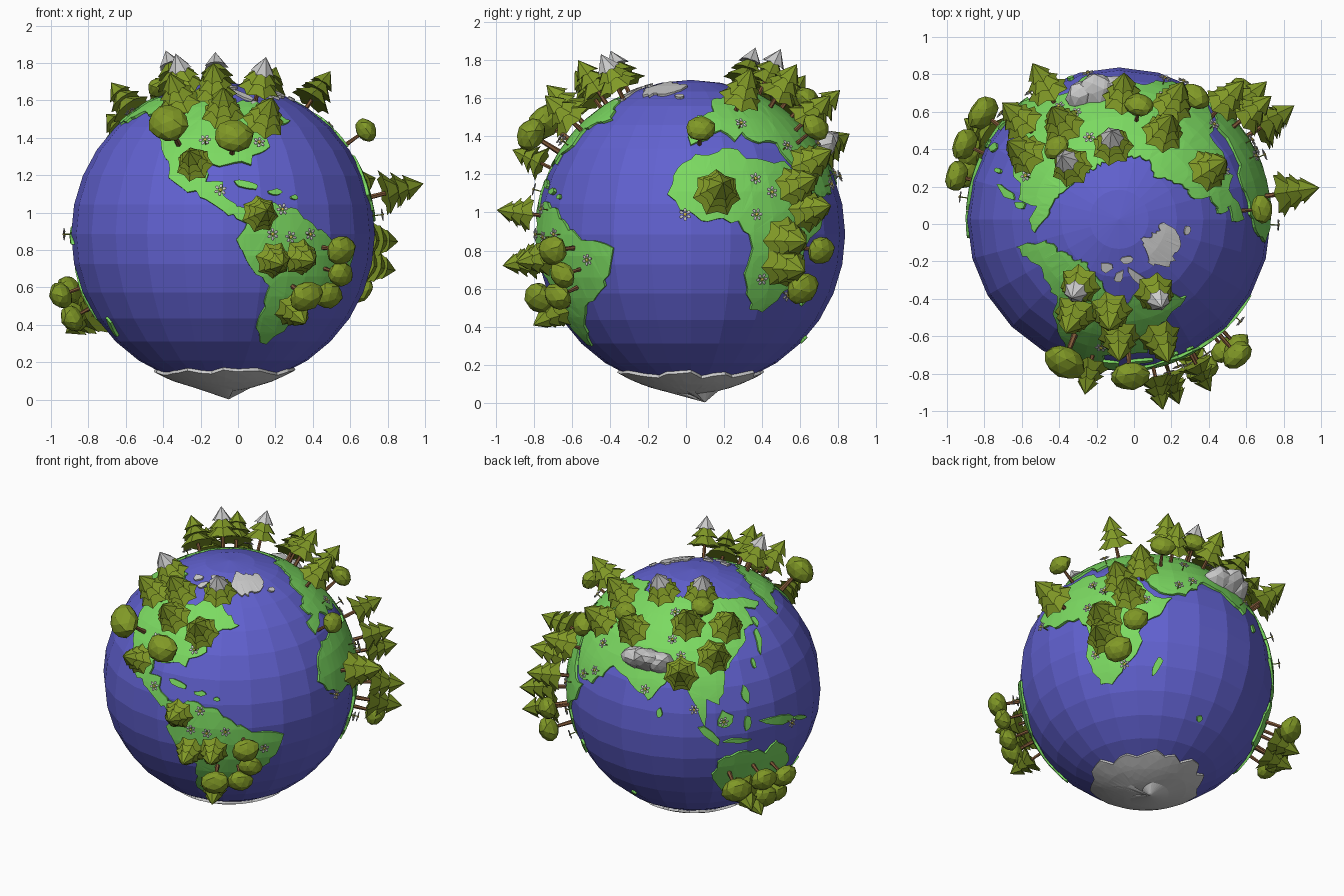
import bpy, bmesh, math, random
from mathutils import Matrix, Vector

if "Cube" in bpy.data.objects:
    bpy.data.objects.remove(bpy.data.objects["Cube"])

random.seed(4)
C = Vector((-0.08, 0.025, 0.885))   # globe centre
R = 0.812


def material(name, rgb):
    m = bpy.data.materials.new(name)
    m.diffuse_color = (*rgb, 1)
    m.use_nodes = True
    m.node_tree.nodes["Principled BSDF"].inputs["Base Color"].default_value = m.diffuse_color
    return m


BLUE = material("ocean_blue", (0.12, 0.12, 0.63))
GREEN = material("land_green", (0.2, 0.7, 0.12))
OLIVE = material("leaf_olive", (0.22, 0.32, 0.02))
BROWN = material("bark_brown", (0.22, 0.1, 0.04))
YELLOW = material("flower_yellow", (0.8, 0.65, 0.1))
GREY = material("stone_grey", (0.55, 0.55, 0.55))


def to_mesh(name, bm, mats):
    me = bpy.data.meshes.new(name)
    bm.to_mesh(me)
    bm.free()
    for m in mats:
        me.materials.append(m)
    return me


def place(name, me, mat):
    ob = bpy.data.objects.new(name, me)
    bpy.context.collection.objects.link(ob)
    ob.matrix_world = mat
    return ob


def direction(az, lat):
    a, l = math.radians(az), math.radians(lat)
    return Vector((math.cos(l) * math.cos(a), math.cos(l) * math.sin(a), math.sin(l)))


def surface(az, lat, scale=1, spin=0, r=R):
    """Frame on the globe: x east, y north, z outward."""
    up = direction(az, lat)
    east = direction(az + 90, 0)
    m = Matrix((east, up.cross(east), up)).transposed().to_4x4()
    return Matrix.Translation(C + up * r) @ m @ Matrix.Rotation(spin, 4, 'Z') @ Matrix.Scale(scale, 4)


def land(name, pts, mat, jitter=1.2, radius=lambda lat: 0.820, tip=None):
    """Outline in azimuth/latitude, cut into a grid, wrapped on the globe, with a skirt."""
    bm = bmesh.new()
    vs = []
    for (a0, l0), (a1, l1) in zip(pts, pts[1:] + pts[:1]):
        n = max(1, int(math.hypot(a1 - a0, l1 - l0) / 2.7)) if jitter else 1
        for i in range(n):
            j = jitter if i else 0
            vs.append(bm.verts.new((a0 + (a1 - a0) * i / n + random.uniform(-j, j),
                                    l0 + (l1 - l0) * i / n + random.uniform(-j, j), 0)))
    bm.faces.new(vs)
    bmesh.ops.triangulate(bm, faces=bm.faces[:])
    for axis, lo, hi in ((0, -176, 368), (1, -80, 80)):
        for k in range(lo, hi, 8):
            co, no = Vector((0, 0, 0)), Vector((0, 0, 0))
            co[axis], no[axis] = k, 1
            bmesh.ops.bisect_plane(bm, geom=bm.verts[:] + bm.edges[:] + bm.faces[:],
                                   plane_co=co, plane_no=no)
    for v in bm.verts:
        lat = v.co.y
        v.co = Vector(tip) if tip and lat < -89 else direction(v.co.x, lat) * radius(lat)
    bmesh.ops.remove_doubles(bm, verts=bm.verts[:], dist=0.0005)
    rim = [e for e in bm.edges if e.is_boundary]
    ext = bmesh.ops.extrude_edge_only(bm, edges=rim)["geom"]
    for v in ext:
        if isinstance(v, bmesh.types.BMVert):
            v.co = v.co.normalized() * 0.797
    bmesh.ops.triangulate(bm, faces=bm.faces[:])
    bmesh.ops.recalc_face_normals(bm, faces=bm.faces[:])
    if sum(f.normal.dot(f.calc_center_median()) * f.calc_area() for f in bm.faces) < 0:
        bmesh.ops.reverse_faces(bm, faces=bm.faces[:])
    place(name, to_mesh(name, bm, [mat]), Matrix.Translation(C))


# Ocean
bm = bmesh.new()
bmesh.ops.create_uvsphere(bm, u_segments=24, v_segments=16, radius=R)
place("ocean", to_mesh("ocean", bm, [BLUE]), Matrix.Translation(C))

# Continents
land("north_land", [(-165, 46), (-164, 60), (-145, 66), (-129, 69), (-105, 65), (-95, 57), (-84, 56), (-74, 61),
     (-61, 58), (-49, 48), (-60, 46), (-68, 43), (-68, 35), (-77, 31), (-78, 27), (-85, 28), (-97, 26), (-97, 20),
     (-90, 20), (-90, 15), (-84, 8), (-88, 7), (-99, 14), (-110, 20), (-116, 30), (-125, 41), (-129, 50), (-150, 53)], GREEN)
land("south_land", [(-87, 9), (-75, 12), (-63, 10), (-54, 4), (-45, -2), (-30, -5), (-32, -12), (-38, -21), (-47, -26),
     (-58, -36), (-62, -41), (-66, -46), (-70, -45), (-74, -38), (-71, -20), (-81, -10), (-85, -2), (-81, 4)], GREEN)
land("middle_land", [(-9, 15), (-7, 22), (2, 31), (12, 32), (21, 33), (24, 29), (34, 28), (43, 28), (49, 18), (54, 12),
     (62, 12), (57, 3), (48, -4), (47, -14), (38, -25), (32, -30), (26, -29), (21, -15), (23, -3), (18, 5), (4, 5),
     (-4, 9)], GREEN)
land("great_land", [(0, 35), (-1, 42), (7, 43), (5, 49), (14, 52), (15, 59), (31, 63), (42, 66), (51, 69), (63, 64),
     (98, 67), (134, 69), (160, 65), (178, 62), (189, 56), (180, 54), (171, 57), (169, 48), (160, 47), (158, 42),
     (150, 37), (141, 30), (137, 15), (131, 18), (130, 5), (126, 15), (121, 24), (112, 27), (103, 16), (90, 24),
     (80, 27), (69, 15), (59, 14), (52, 19), (45, 29), (43, 36), (30, 37), (26, 41), (21, 37), (15, 42), (8, 38)],
     GREEN, 0.8)
land("far_south_land", [(136, -13), (146, -9), (156, -10), (160, -13), (166, -8), (173, -14), (179, -24), (175, -34),
     (166, -37), (155, -31), (140, -33), (134, -23)], GREEN)
land("ice_land", [(-42, 79), (-4, 73), (-10, 68), (-19, 65), (-43, 63), (-56, 70)], GREY)

# South ice cap with its low spike
edge = [(a, -64 + random.uniform(-2.5, 2.5)) for a in range(0, 360, 10)]
land("south_cap", [(0, -90)] + edge + [(360, edge[0][1]), (360, -90)], GREY, 0,
     lambda lat: 0.823 + 0.02 * max(0, (-lat - 62) / 28), (0.03, 0.075, -0.883))

# Islands: azimuth, latitude, half width, half height, tilt
ISLES = [(-81, 19, 5, 1.3, -12), (-69, 16, 3, 1.3, 0), (-61, 14, 1.5, 1, 0), (5, 47, 2, 3.5, 10), (55, -23, 2, 5, -25),
         (167, 41, 2, 7, -25), (172, 49, 2, 3, 0), (158, 31, 1, 3, 0), (150, 18, 2, 4, 10), (139, 8, 4, 4, 20),
         (132, 1, 1.8, 7, 45), (145, -3, 6, 1.2, -5), (150, 5, 2, 4, 0), (167, 2, 10, 2.2, -8), (182, -2, 5, 1.2, -20),
         (109, 11, 1.3, 2, 0), (85, -43, 2, 1.5, 0), (202, -38, 1.8, 5, -30)]
ICE = [(-9, 63, 4, 1.3, 0), (-72, 66, 8, 2.5, -30), (-90, 68, 6, 2, 10), (-105, 71, 7, 2, 0), (-80, 74, 9, 1.5, 0),
       (-66, 60, 4, 1, 20)]
for name, isles, mat in (("island", ISLES, GREEN), ("ice_island", ICE, GREY)):
    for a, l, w, h, t in isles:
        t = math.radians(t)
        ring = []
        for k in range(9):
            s = k * math.tau / 9
            q = random.uniform(0.7, 1.2)
            x, y = w * q * math.cos(s), h * q * math.sin(s)
            ring.append((a + x * math.cos(t) - y * math.sin(t), l + x * math.sin(t) + y * math.cos(t)))
        land(name, ring, mat, 0)


# Plant parts
def cone(bm, r1, r2, z0, z1, segs, mi, star=False):
    vs = bmesh.ops.create_cone(bm, cap_ends=True, segments=segs, radius1=r1, radius2=r2, depth=z1 - z0,
                               matrix=Matrix.Translation((0, 0, (z0 + z1) / 2)))["verts"]
    for f in {f for v in vs for f in v.link_faces}:
        f.material_index = mi
    if star:
        low = [v for v in vs if v.co.z < z0 + 0.001 and v.co.xy.length > r1 * 0.5]
        low.sort(key=lambda v: math.atan2(v.co.y, v.co.x))
        for v in low[::2]:
            v.co = (v.co.x * 0.8, v.co.y * 0.8, v.co.z + 0.01)


def ball(bm, mat, mi, jitter, sub=2):
    vs = bmesh.ops.create_icosphere(bm, subdivisions=sub, radius=1)["verts"]
    for v in vs:
        v.co = mat @ (v.co * (1 + random.uniform(-jitter, jitter)))
    for f in {f for v in vs for f in v.link_faces}:
        f.material_index = mi


def pine(name, top):
    bm = bmesh.new()
    cone(bm, 0.014, 0.01, -0.02, 0.14, 6, 0)
    cone(bm, 0.125, 0.025, 0.08, 0.165, 14, 1, True)
    cone(bm, 0.1, 0.018, 0.14, 0.22, 14, 1, True)
    cone(bm, 0.072, 0.0, 0.195, 0.295, 14, 2, True)
    return to_mesh(name, bm, [BROWN, OLIVE, top])


PINE, SNOWY = pine("pine_tree", OLIVE), pine("snowy_pine_tree", GREY)

bm = bmesh.new()
cone(bm, 0.016, 0.01, -0.02, 0.16, 6, 0)
ball(bm, Matrix.Translation((0, 0, 0.18)) @ Matrix.Diagonal((0.106, 0.09, 0.07, 1)), 1, 0.06)
ROUND = to_mesh("round_tree", bm, [BROWN, OLIVE])

bm = bmesh.new()
cone(bm, 0.003, 0.003, -0.01, 0.04, 5, 0)
for k in range(6):
    ball(bm, Matrix.Rotation(k * math.tau / 6, 4, 'Z') @ Matrix.Translation((0.02, 0, 0.042))
         @ Matrix.Diagonal((0.012, 0.009, 0.004, 1)), 2, 0, 1)
ball(bm, Matrix.Translation((0, 0, 0.044)) @ Matrix.Diagonal((0.01, 0.01, 0.006, 1)), 1, 0, 1)
FLOWER = to_mesh("flower", bm, [OLIVE, YELLOW, GREY])

PINES = [(-101, 25), (-95, 57), (-90, 46), (-115, 52), (-71, 42), (-77, 7), (-72, -9), (-62, -8), (-62, -27), (9, 14),
         (39, 16), (43, 8), (33, -2), (33, -10), (29, 53), (63, 55), (48, 24), (119, 29), (135, 36), (121, 50), (145, 48),
         (88, 44), (65, 42), (147, -25), (152, -29)]
ROUNDS = [(-111, 36, 1.1), (-86, 32, 1.0), (-49, -5, .85), (-61, -20, .9), (-47, -13, .75), (-51, -20, .8), (39, -17, .9),
          (46, -5, .8), (4, 36, .75), (58, 36, .8), (80, 49, .75), (131, 57, .7), (142, -20, .95), (154, -18, .85),
          (156, -27, .9), (165, -20, .8), (163, -28, .8)]
FLOWERS = [(-68, 9), (-72, 0), (-65, -1), (-57, 0), (-91, 16), (-98, 36), (-74, 35), (-40, -9), (-2, 7), (25, 20), (31, 15),
           (24, 7), (27, -16), (25, 43), (65, 18), (72, 22), (45, 33), (102, 21), (118, 37), (125, 14), (138, 8), (110, 57),
           (155, 50), (40, -22), (50, 8), (172, 0), (70, 34), (112, 44)]
for a, l in PINES:
    small = 0.82 if a < 0 and l < 26 else 0.95
    place("pine_tree", PINE, surface(a, l, 1.04 if a in (9, 33) else small, random.uniform(0, 6)))
for a, l in [(-121, 63), (-64, 61), (95, 64), (132, 65)]:
    place("snowy_pine_tree", SNOWY, surface(a, l, 0.92, random.uniform(0, 6)))
for a, l, s in ROUNDS:
    place("round_tree", ROUND, surface(a, l, s, random.uniform(-0.5, 0.5)))
for a, l in FLOWERS:
    place("flower", FLOWER, surface(a, l, 1.1, random.uniform(0, 6)))

# Mountain range
bm = bmesh.new()
for x, y, w, h in ((-0.08, 0.01, 0.1, 0.1), (0.01, 0, 0.12, 0.13), (0.09, -0.01, 0.09, 0.1)):
    ball(bm, Matrix.Translation((x, y, 0)) @ Matrix.Diagonal((w, 0.07, h, 1)), 0, 0.1)
place("mountain_range", to_mesh("mountain_range", bm, [GREY]), surface(99, 34, 1, 0.1))
